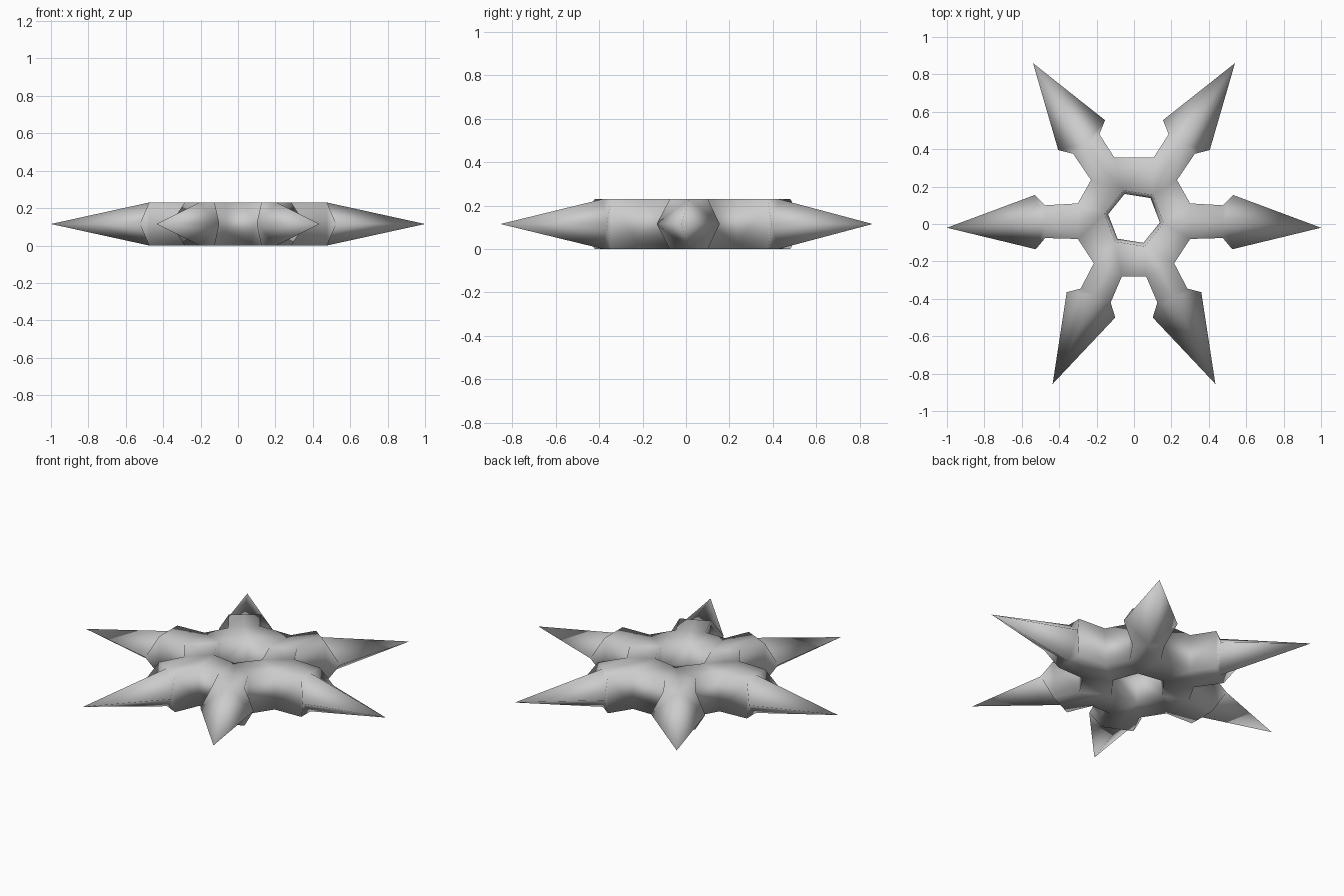
import bpy, bmesh
from math import cos, sin, radians

cube = bpy.data.objects.get("Cube")
if cube:
    bpy.data.objects.remove(cube, do_unlink=True)

TOP, BOTTOM, MID = 0.23, 0.0, 0.115

# Blade outlines, counter-clockwise: base, neck, barb, tip, barb, neck, base
right_blade = [(.3, -.08), (.475, -.075), (.525, -.135), (1, -.02),
               (.53, .155), (.475, .1), (.3, .11)]
back_blade = [(.23, .235), (.325, .375), (.405, .395), (.54, .86),
              (.155, .555), (.185, .48), (.105, .355)]
front_blade = [(.065, -.28), (.125, -.42), (.1, -.5), (.435, -.855),
               (.36, -.365), (.285, -.345), (.215, -.21)]


def mirrored(outline):
    return [(-x, y) for x, y in reversed(outline)]


def middle(a, b):
    return ((a[0] + b[0]) / 2, (a[1] + b[1]) / 2)


blades = [right_blade, back_blade, mirrored(back_blade),
          mirrored(right_blade), mirrored(front_blade), front_blade]

bm = bmesh.new()
cache = {}


def vert(p, z):
    key = (round(p[0], 4), round(p[1], 4), z)
    if key not in cache:
        cache[key] = bm.verts.new(key)
    return cache[key]


def face(*points):
    bm.faces.new([vert(p, z) for p, z in points])


def wall(a, b):
    face((a, BOTTOM), (b, BOTTOM), (b, TOP), (a, TOP))


def hole_point(i, radius):
    angle = radians(60 * i - 9)
    return (radius * cos(angle), 0.03 + radius * sin(angle))


for i, (base_a, neck_a, barb_a, tip, barb_b, neck_b, base_b) in enumerate(blades):
    base_m, neck_m = middle(base_a, base_b), middle(neck_a, neck_b)
    next_base = blades[(i + 1) % 6][0]
    rim, next_rim = hole_point(i, .16), hole_point(i + 1, .16)
    waist, next_waist = hole_point(i, .14), hole_point(i + 1, .14)

    for z in (TOP, BOTTOM):
        # Ring: joint below the blade, the link to the next, and the hole wall
        face((base_a, z), (base_m, z), (rim, z))
        face((base_m, z), (base_b, z), (rim, z))
        face((base_b, z), (next_base, z), (next_rim, z), (rim, z))
        face((rim, z), (next_rim, z), (next_waist, MID), (waist, MID))
        # Shaft and pointed head, one side at a time
        for base, neck, barb in ((base_a, neck_a, barb_a), (base_b, neck_b, barb_b)):
            face((base, z), (neck, z), (neck_m, z), (base_m, z))
            face((neck, z), (barb, MID), (neck_m, z))
            face((neck_m, z), (barb, MID), (tip, MID))

    # Side walls of the shaft, backs of the barbs, outer wall of the link
    for base, neck, barb in ((base_a, neck_a, barb_a), (base_b, neck_b, barb_b)):
        wall(base, neck)
        face((neck, BOTTOM), (barb, MID), (neck, TOP))
    wall(base_b, next_base)

bmesh.ops.recalc_face_normals(bm, faces=bm.faces)
mesh = bpy.data.meshes.new("throwing_star")
bm.to_mesh(mesh)
bm.free()
mesh.shade_smooth()

# Plain grey metal
grey = bpy.data.materials.new("grey_metal")
grey.use_nodes = True
colour = (0.6, 0.6, 0.6, 1)
grey.diffuse_color = colour
grey.node_tree.nodes["Principled BSDF"].inputs["Base Color"].default_value = colour
mesh.materials.append(grey)

star = bpy.data.objects.new("throwing_star", mesh)
bpy.context.collection.objects.link(star)
